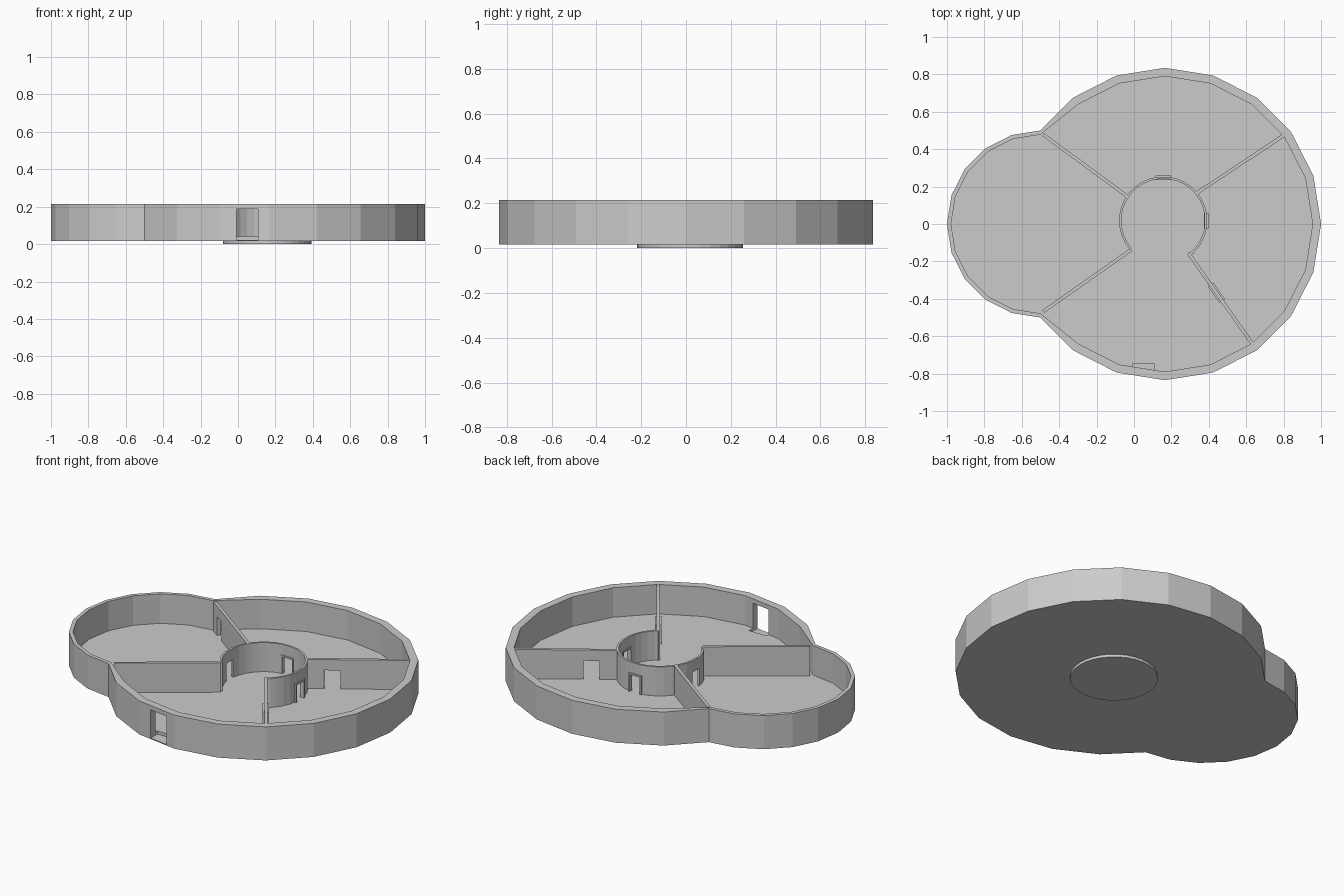
import bpy, bmesh
from math import cos, sin, radians, pi
from mathutils import Vector

if "Cube" in bpy.data.objects:
    bpy.data.objects.remove(bpy.data.objects["Cube"])

BASE, FLOOR, TOP = 0.016, 0.04, 0.215
HUB = Vector((0.156, 0.018))
HUB_R = 0.236


def finish(name, bm):
    bmesh.ops.recalc_face_normals(bm, faces=bm.faces)
    me = bpy.data.meshes.new(name)
    bm.to_mesh(me)
    bm.free()
    ob = bpy.data.objects.new(name, me)
    bpy.context.collection.objects.link(ob)
    return ob


def outline(r_big, r_small):
    """Large 20-sided room joined to the half of a smaller one."""
    pts = [(0.165 + r_big * cos(k * pi / 10), r_big * sin(k * pi / 10)) for k in range(-7, 8)]
    pts += [(-0.5 + r_small * cos(k * pi / 10), r_small * sin(k * pi / 10)) for k in range(5, 16)]
    return pts


def partition(name, a, b, door=None, thick=0.018, z0=FLOOR - 0.005, z1=TOP - 0.002):
    """Straight wall a-b; door = (start, end, top) measured along it."""
    a, b = Vector(a), Vector(b)
    d = (b - a).normalized()
    length = (b - a).length
    n = Vector((-d.y, d.x)) * thick / 2
    prof = [(0, z0)]
    if door:
        s, e, t = door
        prof += [(s, z0), (s, t), (e, t), (e, z0)]
    prof += [(length, z0), (length, z1), (0, z1)]
    bm = bmesh.new()
    sides = []
    for sg in (1, -1):
        sides.append([bm.verts.new((*(a + d * s + n * sg), z)) for s, z in prof])
        bm.faces.new(sides[-1])
    for i in range(len(prof)):
        j = (i + 1) % len(prof)
        bm.faces.new((sides[0][i], sides[0][j], sides[1][j], sides[1][i]))
    return finish(name, bm)


def arc_wall(bm, a0, a1, z0, z1, r_out=HUB_R, r_in=HUB_R - 0.012):
    """Curved wall piece between two angles in degrees."""
    n = max(1, round((a1 - a0) / 11.25))
    rows = []
    for i in range(n + 1):
        t = radians(a0 + (a1 - a0) * i / n)
        rows.append([bm.verts.new((HUB.x + r * cos(t), HUB.y + r * sin(t), z))
                     for r, z in ((r_out, z0), (r_out, z1), (r_in, z1), (r_in, z0))])
    for p, q in zip(rows, rows[1:]):
        for k in range(4):
            m = (k + 1) % 4
            bm.faces.new((p[k], p[m], q[m], q[k]))
    bm.faces.new(rows[0])
    bm.faces.new(rows[-1])


# Tray: floor and outer wall as one solid
outer, inner = outline(0.835, 0.5), outline(0.79, 0.478)
bm = bmesh.new()
loops = [[bm.verts.new((x, y, z)) for x, y in pts]
         for pts, z in ((outer, BASE), (outer, TOP), (inner, TOP), (inner, FLOOR))]
for p, q in zip(loops, loops[1:]):
    for i in range(len(p)):
        j = (i + 1) % len(p)
        bm.faces.new((p[i], p[j], q[j], q[i]))
bm.faces.new(loops[0])
bm.faces.new(loops[-1])
tray = finish("tray", bm)

# Front entrance cut through the outer wall
bpy.ops.mesh.primitive_cube_add(size=1, location=(0.05, -0.815, 0.1055))
cutter = bpy.context.object
cutter.name = "entrance_cutter"
cutter.scale = (0.115, 0.14, 0.167)
cutter.hide_render = True
mod = tray.modifiers.new("entrance", 'BOOLEAN')
mod.operation = 'DIFFERENCE'
mod.object = cutter
bpy.context.view_layer.objects.active = tray
bpy.ops.object.modifier_apply(modifier=mod.name)
bpy.data.objects.remove(cutter)

# Round foot under the hub
bm = bmesh.new()
bmesh.ops.create_cone(bm, cap_ends=True, segments=32, radius1=HUB_R, radius2=HUB_R, depth=0.02)
bmesh.ops.translate(bm, verts=bm.verts, vec=(HUB.x, HUB.y, 0.01))
finish("foot_disc", bm)

# Hub wall, open to the front, with three doorways
bm = bmesh.new()
low, lintel, high, half = FLOOR - 0.005, 0.145, TOP - 0.002, 8
edge = -48
for door in (0, 90, 180):
    arc_wall(bm, edge, door - half, low, high)
    arc_wall(bm, door - half, door + half, lintel, high)
    edge = door + half
arc_wall(bm, edge, 221, low, high)
finish("hub_wall", bm)

# Door frames on the hub
for deg in (0, 90):
    t = radians(deg)
    c = HUB + Vector((cos(t), sin(t))) * (HUB_R - 0.007)
    d = Vector((-sin(t), cos(t))) * 0.042
    partition("hub_door_frame", c - d, c + d, (0.009, 0.075, 0.14), 0.024, z1=0.15)

# Partition walls
partition("back_left_wall", (-0.485, 0.478), (-0.036, 0.148), (0.06, 0.135, 0.15))
partition("front_left_wall", (-0.485, -0.468), (-0.016, -0.138))
partition("back_right_wall", (0.335, 0.165), (0.805, 0.477), (0.095, 0.182, 0.15))
w0, w1 = Vector((0.292, -0.157)), Vector((0.632, -0.64))
partition("front_right_wall", w0, w1, (0.215, 0.3, 0.14))
partition("hub_corner", (0.292, -0.16), (0.318, -0.152), None, 0.014)
d = (w1 - w0).normalized()
partition("front_right_door_frame", w0 + d * 0.203, w0 + d * 0.312, (0.012, 0.097, 0.14), 0.036, z1=0.155)
